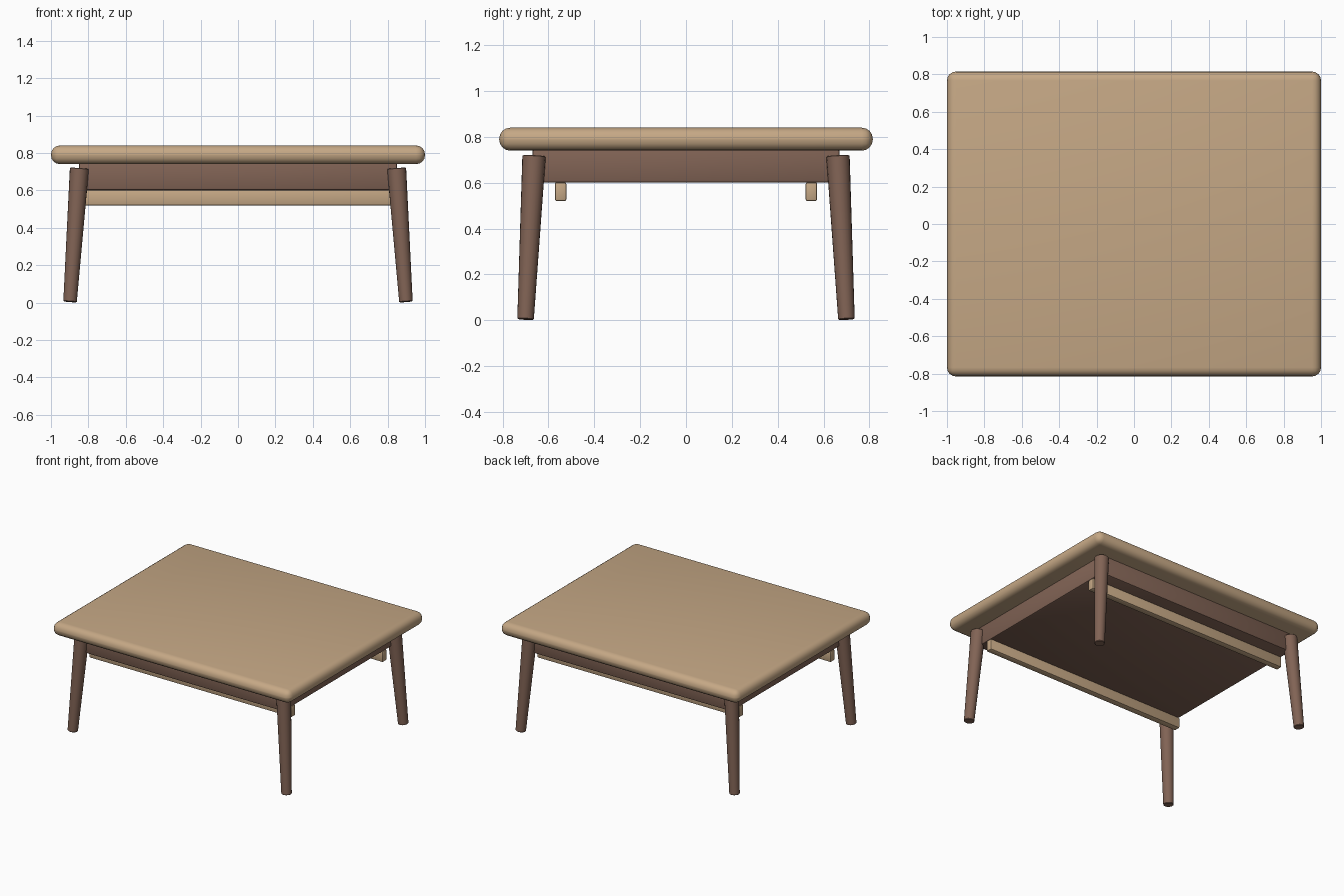
import bpy, math
from mathutils import Vector

if "Cube" in bpy.data.objects:
    bpy.data.objects.remove(bpy.data.objects["Cube"])


def material(name, color):
    m = bpy.data.materials.new(name)
    m.diffuse_color = color
    m.use_nodes = True
    m.node_tree.nodes["Principled BSDF"].inputs["Base Color"].default_value = m.diffuse_color
    return m


LIGHT = material("light_wood", (0.56, 0.39, 0.235, 1))
DARK = material("dark_wood", (0.22, 0.125, 0.09, 1))


def finish(ob, name, mat, bevel, segments):
    ob.name = name
    ob.data.materials.append(mat)
    mod = ob.modifiers.new("rounding", 'BEVEL')
    mod.width = bevel
    mod.segments = segments
    mod.limit_method = 'ANGLE'
    mod.angle_limit = math.radians(40)
    bpy.ops.object.modifier_apply(modifier=mod.name)
    bpy.ops.object.shade_smooth_by_angle(angle=math.radians(35))


def box(name, center, size, mat, bevel, segments):
    bpy.ops.mesh.primitive_cube_add(size=1, location=center)
    ob = bpy.context.object
    ob.scale = size
    bpy.ops.object.transform_apply(location=False, rotation=False, scale=True)
    finish(ob, name, mat, bevel, segments)


def leg(name, bottom, top, r_bottom, r_top):
    axis = Vector(top) - Vector(bottom)
    bpy.ops.mesh.primitive_cone_add(vertices=20, radius1=r_bottom, radius2=r_top,
                                    depth=axis.length,
                                    location=(Vector(top) + Vector(bottom)) / 2)
    ob = bpy.context.object
    ob.rotation_euler = axis.to_track_quat('Z', 'Y').to_euler()
    finish(ob, name, DARK, 0.003, 1)


# Rounded slab top
box("table_top", (0, 0, 0.79), (2.0, 1.63, 0.10), LIGHT, 0.048, 4)

# Solid apron under the top
box("apron", (0, 0, 0.675), (1.70, 1.34, 0.15), DARK, 0.012, 2)

# Two runners below the apron and four splayed, tapered legs
for sy, end in ((-1, "front"), (1, "back")):
    box(end + "_runner", (0, sy * 0.547, 0.561), (1.70, 0.05, 0.082), LIGHT, 0.008, 2)
    for sx, side in ((-1, "left"), (1, "right")):
        leg(f"{end}_{side}_leg", (sx * 0.898, sy * 0.70, 0.004),
            (sx * 0.848, sy * 0.663, 0.717), 0.036, 0.051)
